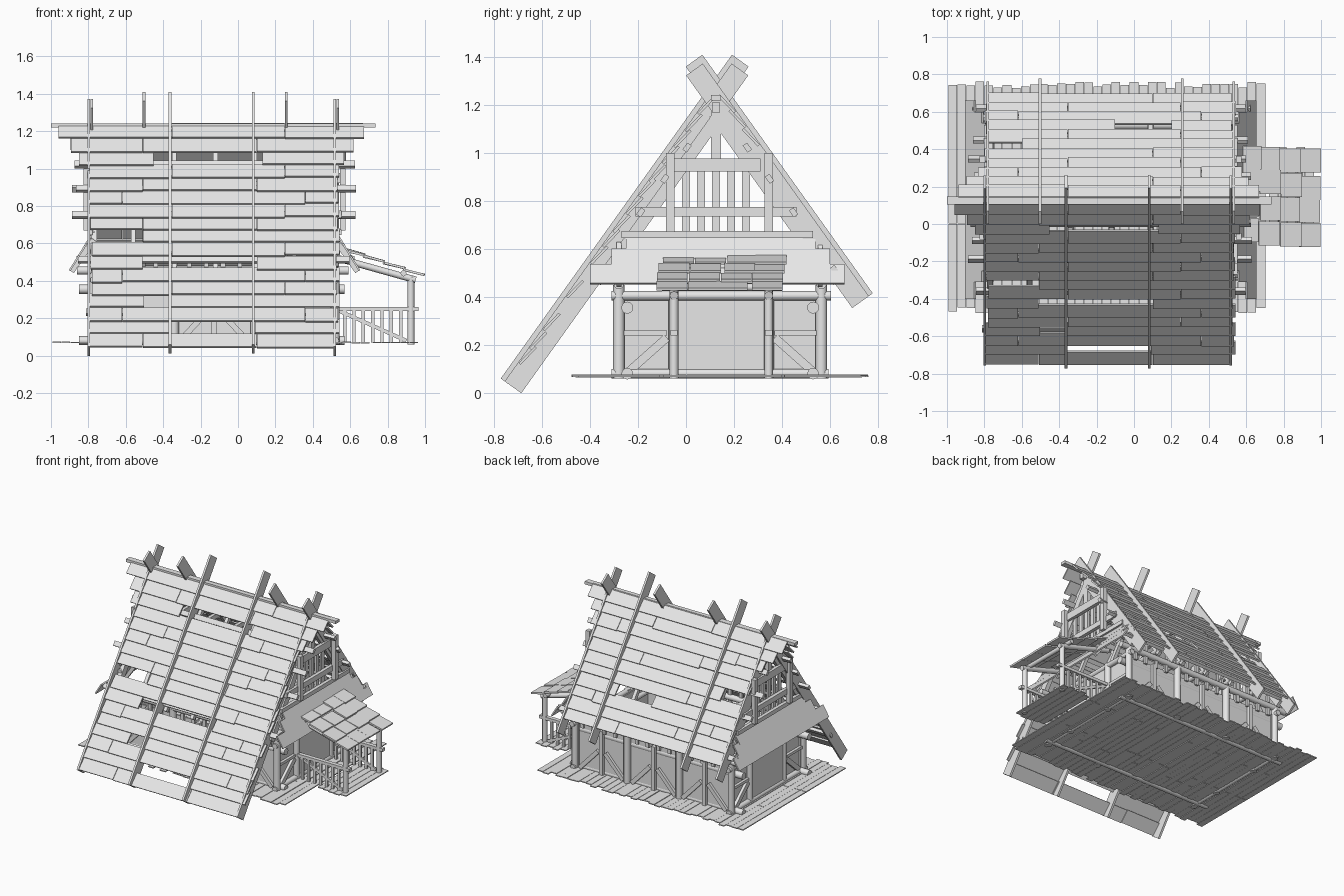
import bpy, bmesh, random
from mathutils import Vector, Matrix

if "Cube" in bpy.data.objects:
    bpy.data.objects.remove(bpy.data.objects["Cube"], do_unlink=True)

random.seed(4)
wood = bpy.data.materials.new("pale grey wood")
wood.use_nodes = True
wood.diffuse_color = (0.8, 0.8, 0.8, 1)
wood.node_tree.nodes["Principled BSDF"].inputs["Base Color"].default_value = (0.8, 0.8, 0.8, 1)

parts = {}


def mesh_for(name):
    return parts.setdefault(name, bmesh.new()) if name not in parts else parts[name]


def frame(p, q, up):
    """Middle, length and axes of a member running from p to q."""
    p, q = Vector(p), Vector(q)
    d = (q - p).normalized()
    side = d.cross(Vector(up)).normalized()
    n = side.cross(d)
    rot = Matrix((side, d, n)).transposed().to_4x4()
    return Matrix.Translation((p + q) / 2) @ rot, (q - p).length


def beam(name, p, q, width, thick, up=(0, 0, 1)):
    m, length = frame(p, q, up)
    bmesh.ops.create_cube(mesh_for(name), size=1,
                          matrix=m @ Matrix.Diagonal((width, length, thick, 1)))


def log(name, p, q, r):
    d = Vector(q) - Vector(p)
    rot = d.to_track_quat('Z', 'Y').to_matrix().to_4x4()
    m = Matrix.Translation((Vector(p) + Vector(q)) / 2) @ rot
    made = bmesh.ops.create_cone(mesh_for(name), cap_ends=True, segments=12, radius1=r,
                                 radius2=r, depth=d.length, matrix=m)
    for f in {f for v in made["verts"] for f in v.link_faces}:
        f.smooth = len(f.verts) == 4


def jit(a):
    return random.uniform(-a, a)


# Roof slopes: side -1 is the front, 1 is the back
def slope_y(side, z):
    return 0.13 + side * (1.25 - z) / 1.4


def normal(side):
    return Vector((0, side * 1.4, 1)).normalized()


def on_slope(side, x, z, lift=0):
    return Vector((x, slope_y(side, z), z)) + normal(side) * lift


FRONT_X = (-0.79, -0.355, 0.09, 0.525)
BACK_X = (-0.79, -0.51, 0.25, 0.525)
for side, xs, low in ((-1, FRONT_X, 0.035), (1, BACK_X, 0.39)):
    for i, x in enumerate(xs):
        outer = i in (0, 3)
        x += 0.008 * side
        beam("crossed_rafters", on_slope(side, x, low, -0.02 * outer),
             on_slope(side, x, 1.36 if outer else 1.385, -0.02 * outer),
             0.015, 0.085, normal(side))


# Overlapping roof boards with some missing
def boards(name, side, low, rows, gaps):
    joints = ((-0.51, 0.1), (-0.355, 0.25), (-0.62, 0.36))
    for i in range(rows):
        z = low + 0.0695 * i
        grow = max(0, i - rows + 4)
        x0, x1 = -0.79 - 0.053 * grow + jit(0.012), 0.535 + 0.045 * grow + jit(0.012)
        a, b = gaps.get(i, joints[i % 3])
        spans = [(x0, a), (b, x1)] if i in gaps else [(x0, a), (a, b), (b, x1)]
        for s, e in spans:
            if e - s < 0.03:
                continue
            dz = jit(0.006)
            mid = (s + e) / 2
            beam(name, on_slope(side, mid, z + dz, 0.014),
                 on_slope(side, mid, z + 0.078 + dz, 0), e - s - 0.003, 0.011, normal(side))


boards("front_roof_boards", -1, 0.04, 17,
       {14: (-0.45, 0.13), 8: (-0.8, -0.51), 6: (-0.51, 0.1), 3: (-0.5, -0.36), 1: (-0.36, 0.09)})
boards("back_roof_boards", 1, 0.47, 11, {3: (-0.1, 0.2), 5: (-0.8, -0.6)})

# Purlins under the boards and the ridge beam
for side, heights in ((-1, (0.25, 0.53, 0.77, 0.91, 1.04)), (1, (0.53, 0.77, 0.91, 1.04))):
    for z in heights:
        ends = 0.0 if z < 0.5 else 0.07
        beam("purlins", on_slope(side, -0.8 - ends + jit(0.02), z, -0.03),
             on_slope(side, 0.54 + ends + jit(0.02), z, -0.03), 0.035, 0.022, normal(side))
beam("ridge_beam", (-1.0, 0.125, 1.23), (0.735, 0.125, 1.23), 0.042, 0.022)
beam("ridge_pole", (-0.82, 0.125, 1.19), (0.57, 0.125, 1.19), 0.035, 0.04)

# Deck of narrow planks
x = -0.97
while x < 0.72:
    z = 0.07 + jit(0.002)
    split = random.choice((-0.1, 0.0, 0.36))
    for a, b in ((-0.46 + jit(0.02), split), (split + 0.004, 0.745 + jit(0.018))):
        beam("deck_planks", (x, a, z), (x, b, z), 0.046, 0.007)
    x += 0.0485
for i in range(5):
    x = 0.745 + 0.0485 * i
    beam("porch_planks", (x, -0.1 + jit(0.015), 0.07), (x, 0.4 + jit(0.015), 0.07), 0.046, 0.007)

# House walls, logs and braces
LEFT, RIGHT, FRONT, BACK = -0.77, 0.52, -0.28, 0.565
for y in (FRONT, BACK):
    out = -1 if y < 0 else 1
    beam("long_walls", (LEFT, y - out * 0.02, 0.235), (RIGHT, y - out * 0.02, 0.235), 0.012, 0.33)
    for z, r in ((0.08, 0.024), (0.355, 0.025)):
        log("long_logs", (LEFT - 0.08, y - out * 0.035, z), (RIGHT + 0.05, y - out * 0.035, z), r)
    log("wall_plates", (LEFT - 0.09, y, 0.455), (RIGHT + 0.07, y, 0.455), 0.022)
    for x in (LEFT, -0.34, 0.09, RIGHT):
        log("wall_posts", (x, y, 0.06), (x, y, 0.45), 0.024)
    for x in (-0.55, -0.13, 0.3):
        beam("wall_studs", (x, y, 0.07), (x, y, 0.4), 0.03, 0.025, (0, 1, 0))
        for s in (-1, 1):
            beam("wall_braces", (x + s * 0.18, y, 0.08), (x + s * 0.03, y, 0.24),
                 0.03, 0.02, (0, 1, 0))
    for i in range(14):
        x = LEFT + 0.06 + i * 0.09
        beam("upper_slats", (x, y, 0.38), (x, y, 0.53), 0.025, 0.015, (0, 1, 0))

# Both gable ends
for s, x in ((-1, LEFT), (1, RIGHT)):
    side_up = (s, 0, 0)
    beam("end_walls", (x - s * 0.02, FRONT, 0.235), (x - s * 0.02, BACK, 0.235), 0.012, 0.33)
    log("end_logs", (x, FRONT - 0.03, 0.405), (x, BACK + 0.04, 0.405), 0.02)
    log("end_logs", (x, FRONT - 0.03, 0.08), (x, BACK + 0.03, 0.08), 0.02)
    beam("doors", (x, 0.145, 0.08), (x, 0.145, 0.385), 0.36, 0.02, side_up)
    for y in (-0.05, 0.345):
        log("door_posts", (x, y, 0.06), (x, y, 0.42), 0.022)
    for a, b in ((-0.26, -0.08), (0.55, 0.37)):
        beam("end_braces", (x, a, 0.07), (x, b, 0.23), 0.035, 0.02, side_up)
        beam("end_rails", (x, a, 0.25), (x, b, 0.25), 0.02, 0.02, side_up)

    # Sloping skirt boards above the wall
    for i, (y0, y1) in enumerate(((-0.4, 0.66), (-0.31, 0.6), (-0.25, 0.54))):
        d, z = 0.13 - 0.04 * i, 0.455 + 0.065 * i
        mid = (y0 + y1) / 2
        beam("skirt_boards", (x + s * d, mid, z), (x + s * (d - 0.05), mid, z + 0.08),
             y1 - y0, 0.01, (s, 0, 0.6))
    for y in (-0.28, -0.05, 0.35, 0.56):
        beam("skirt_brackets", (x, y, 0.62), (x + s * 0.12, y, 0.45), 0.02, 0.03)

    # Gable framing
    for z, a, b, h in ((0.66, -0.27, 0.53, 0.03), (0.755, -0.21, 0.46, 0.04),
                       (0.95, -0.07, 0.31, 0.055)):
        beam("gable_rails", (x + s * 0.02, a, z), (x + s * 0.02, b, z), 0.025, h)
    beam("king_posts", (x, 0.125, 0.97), (x, 0.125, 1.23), 0.042, 0.03, side_up)
    for y in (-0.065, 0.345):
        beam("gable_posts", (x + s * 0.04, y, 0.67), (x + s * 0.04, y, 1.0), 0.035, 0.03, side_up)
    for i in range(5):
        y = 0.0 + i * 0.0625
        beam("gable_slats", (x, y, 0.66), (x, y, 0.93), 0.032, 0.015, side_up)
    for side in (-1, 1):
        beam("gable_rafters", on_slope(side, x, 0.5, -0.06), on_slope(side, x, 1.2, -0.06),
             0.03, 0.05, normal(side))

# Tie beams and inner rafters over the room
for x in (-0.56, -0.34, -0.12, 0.09, 0.3):
    log("tie_beams", (x, FRONT - 0.05, 0.49), (x, BACK + 0.05, 0.49), 0.018)
    beam("collar_beams", (x, -0.05, 0.95), (x, 0.3, 0.95), 0.025, 0.035)
    for side in (-1, 1):
        beam("inner_rafters", on_slope(side, x, 0.49, -0.055), on_slope(side, x, 1.2, -0.055),
             0.025, 0.03, normal(side))

# Porch with railings and a lean-to roof
for y in (-0.05, 0.345):
    log("porch_posts", (0.925, y, 0.06), (0.925, y, 0.42), 0.018)
    beam("porch_rails", (RIGHT, y, 0.25), (0.965, y, 0.25), 0.03, 0.022)
    for i in range(7):
        x = 0.57 + i * 0.05
        beam("porch_balusters", (x, y, 0.07), (x, y, 0.245), 0.018, 0.015, (0, 1, 0))
    beam("porch_braces", (0.54, y, 0.24), (0.9, y, 0.08), 0.02, 0.012, (0, 1, 0))
    log("porch_rafters", (RIGHT, y, 0.525), (0.95, y, 0.405), 0.018)
log("porch_beam", (0.885, -0.1, 0.44), (0.885, 0.4, 0.44), 0.016)
log("porch_beam", (0.6, -0.08, 0.525), (0.6, 0.37, 0.525), 0.016)
for row in range(4):
    x = 0.56 + row * 0.108
    for i in range(4):
        y = -0.035 + i * 0.132 + jit(0.008) - 0.01 * row
        dx = jit(0.01)
        beam("porch_shingles", (x + dx, y, 0.568 - row * 0.036 + jit(0.004)),
             (x + dx + 0.112, y, 0.54 - row * 0.036), 0.128, 0.012)

for name, bm in parts.items():
    me = bpy.data.meshes.new(name)
    bm.to_mesh(me)
    bm.free()
    me.materials.append(wood)
    bpy.context.scene.collection.objects.link(bpy.data.objects.new(name, me))
